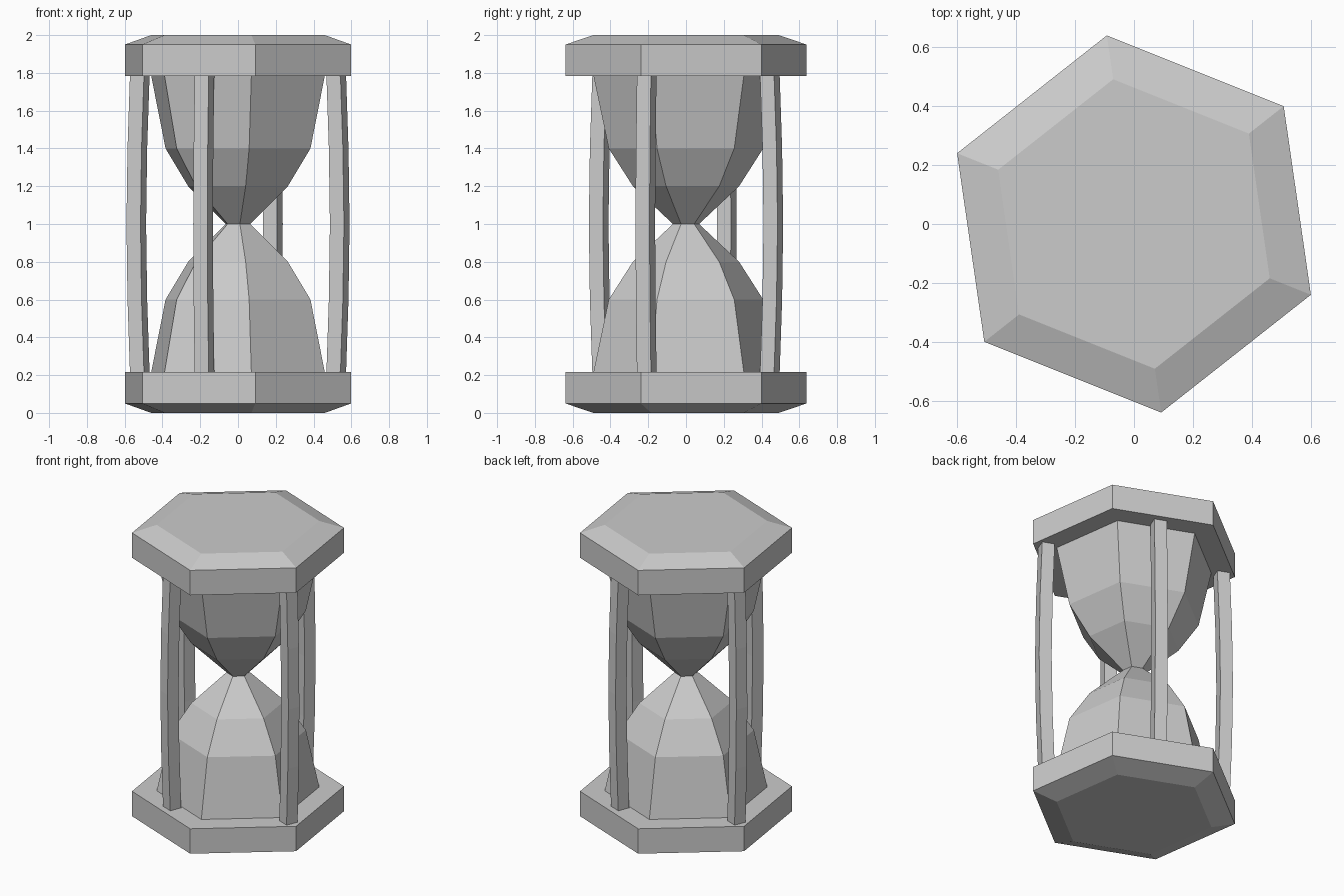
import bpy, bmesh, math
from mathutils import Matrix, Vector

if "Cube" in bpy.data.objects:
    bpy.data.objects.remove(bpy.data.objects["Cube"])

TURN = math.radians(-21.8)   # whole model is turned about z


def finish(name, bm):
    bmesh.ops.recalc_face_normals(bm, faces=bm.faces)
    mesh = bpy.data.meshes.new(name)
    bm.to_mesh(mesh)
    bm.free()
    obj = bpy.data.objects.new(name, mesh)
    bpy.context.collection.objects.link(obj)
    return obj


def loft(name, rings):
    """Skin a stack of equal-sized vertex rings and cap both ends."""
    bm = bmesh.new()
    loops = [[bm.verts.new(p) for p in ring] for ring in rings]
    n = len(loops[0])
    for a, b in zip(loops, loops[1:]):
        for i in range(n):
            j = (i + 1) % n
            bm.faces.new((a[i], a[j], b[j], b[i]))
    bm.faces.new(loops[0][::-1])
    bm.faces.new(loops[-1])
    return finish(name, bm)


def hexagon(r, z):
    return [Vector((r * math.cos(TURN + i * math.pi / 3),
                    r * math.sin(TURN + i * math.pi / 3), z)) for i in range(6)]


# Bevelled hexagonal end plates
plate = [(0.495, 0), (0.645, 0.05), (0.645, 0.217)]
loft("bottom_plate", [hexagon(r, z) for r, z in plate])
loft("top_plate", [hexagon(r, 2 - z) for r, z in plate])

# Glass: lower half profile mirrored about the neck
half = [(0.495, 0.215), (0.413, 0.6), (0.284, 0.8)]
profile = half + [(0.07, 1.0)] + [(r, 2 - z) for r, z in reversed(half)]
loft("glass", [hexagon(r, z) for r, z in profile])

# Four square posts bowed slightly outward
S = 0.04
bow = [(0.21, 0), (0.6, 0.014), (1.0, 0.02), (1.4, 0.014), (1.79, 0)]
for k, radius in enumerate((0.56, 0.478, 0.56, 0.478)):
    rot = Matrix.Rotation(TURN + k * math.pi / 2, 4, 'Z')
    loft(f"post_{k + 1}",
         [[rot @ Vector((radius + b + sx * S, sy * S, z))
           for sx, sy in ((-1, -1), (1, -1), (1, 1), (-1, 1))] for z, b in bow])
